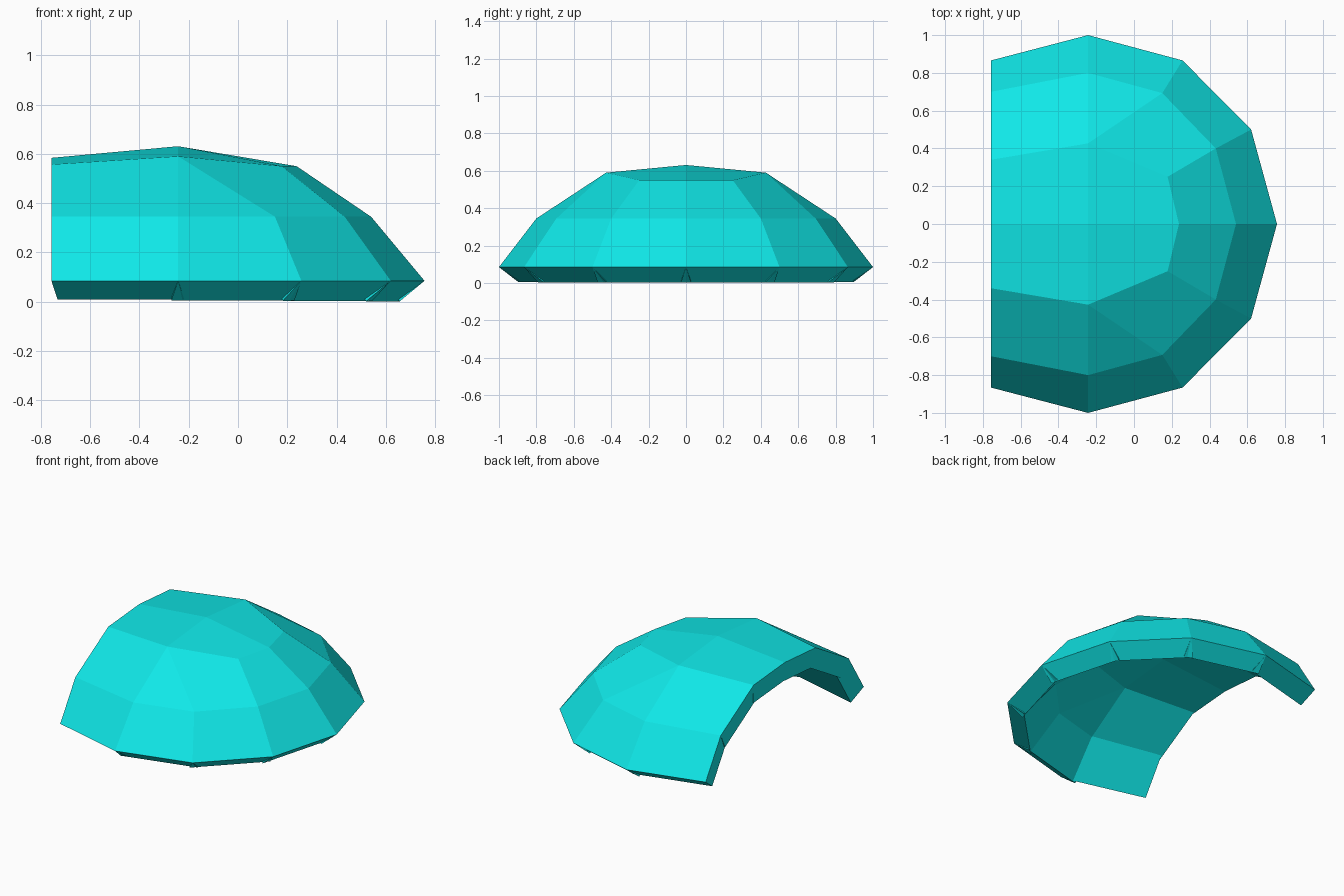
import bpy, bmesh

if "Cube" in bpy.data.objects:
    bpy.data.objects.remove(bpy.data.objects["Cube"])

# Half of the dome outline (y >= 0), ring by ring; the other half is mirrored
CX, LEFT = -0.243, -0.757
rim = [(LEFT, .866, .085), (CX, 1, .085), (.257, .866, .085), (.62, .5, .085), (.757, 0, .085)]
mid = [(LEFT, .70, .345), (CX, .80, .345), (.15, .693, .345), (.433, .40, .345), (.54, 0, .345)]
crown = [(LEFT, .34, .557), (CX, .427, .59), (CX, .427, .59), (.178, .25, .55), (.238, 0, .55)]
ridge = [(LEFT, 0, .584), (CX, 0, .631)]

# Panels: lower band, upper band (one panel tapers to a triangle), top
panels = []
for lo, hi in ((rim, mid), (mid, crown)):
    for i in range(4):
        panels.append([lo[i + 1], lo[i], hi[i], hi[i + 1]])
panels.append([crown[1], crown[0], ridge[0], ridge[1]])
panels.append([crown[4], crown[3], crown[1], ridge[1]])

# Each panel keeps its own vertices so it is thickened along its own normal
bm = bmesh.new()
for sign in (1, -1):
    for p in panels:
        pts = [(x, y * sign, z) for x, y, z in dict.fromkeys(p)]
        if sign < 0:
            pts.reverse()
        f = bm.faces.new([bm.verts.new(c) for c in pts])
        f.normal_update()
        if f.normal.z < 0:
            f.normal_flip()
me = bpy.data.meshes.new("shell_panels")
bm.to_mesh(me)
bm.free()
shell = bpy.data.objects.new("shell_panels", me)
bpy.context.collection.objects.link(shell)

# Shell thickness
sol = shell.modifiers.new("thickness", 'SOLIDIFY')
sol.thickness = 0.133
sol.offset = -1

# Turquoise colour
mat = bpy.data.materials.new("turquoise")
mat.diffuse_color = (0.005, 0.8, 0.8, 1)
mat.use_nodes = True
mat.node_tree.nodes["Principled BSDF"].inputs["Base Color"].default_value = mat.diffuse_color
me.materials.append(mat)
